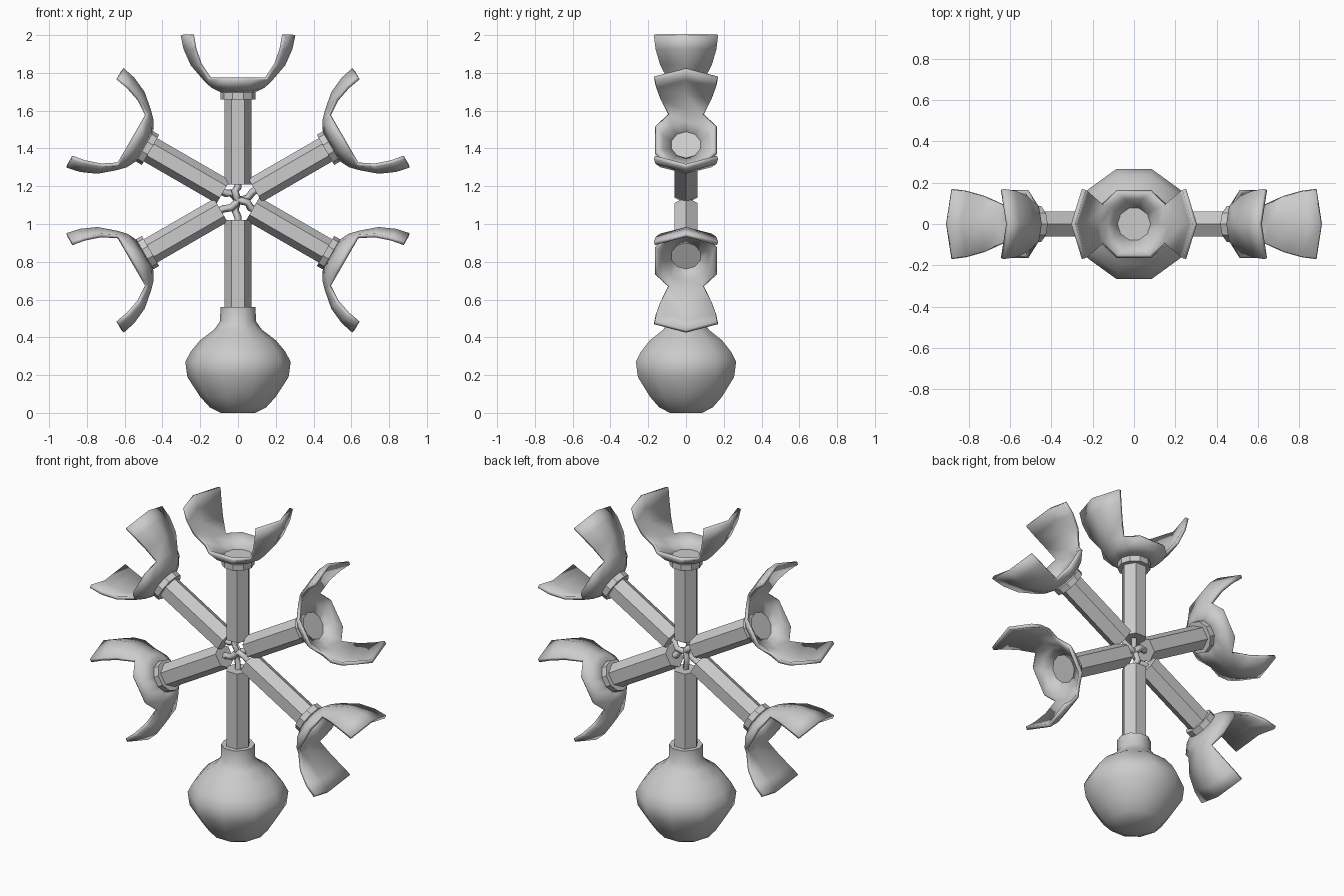
import bpy, bmesh
from math import sin, cos, radians, pi
from mathutils import Vector

if "Cube" in bpy.data.objects:
    bpy.data.objects.remove(bpy.data.objects["Cube"])

CENTRE = Vector((0, 0, 1.125))


def make_object(name, verts, faces, angle=0.0, smooth=None):
    """Mesh built along local +z, then swung around the hub in the xz plane."""
    me = bpy.data.meshes.new(name)
    me.from_pydata(verts, [], faces)
    ob = bpy.data.objects.new(name, me)
    bpy.context.collection.objects.link(ob)
    ob.location = CENTRE
    ob.rotation_euler = (0, angle, 0)
    if smooth:
        bpy.ops.object.select_all(action='DESELECT')
        ob.select_set(True)
        bpy.context.view_layer.objects.active = ob
        bpy.ops.object.shade_smooth_by_angle(angle=radians(smooth))
    return ob


def lathe(name, profile, sides, angle=0.0, smooth=None):
    """Closed solid of revolution from (radius, height) pairs, bottom to top."""
    verts = [(r * cos(2 * pi * i / sides), r * sin(2 * pi * i / sides), h)
             for r, h in profile for i in range(sides)]
    faces = [(j * sides + i, j * sides + (i + 1) % sides,
              (j + 1) * sides + (i + 1) % sides, (j + 1) * sides + i)
             for j in range(len(profile) - 1) for i in range(sides)]
    faces.append(tuple(reversed(range(sides))))
    faces.append(tuple(range((len(profile) - 1) * sides, len(profile) * sides)))
    return make_object(name, verts, faces, angle, smooth)


def broken_bulb(angle):
    """Ten-column bowl whose two opposite sides rise into curved shards."""
    def columns(a, b):
        return [0, a, b, 180 - b, 180 - a, 180, 180 + a, 180 + b, 360 - b, 360 - a]
    even, rim, tip = columns(36, 72), columns(31, 63), columns(34, 66)
    rows = [(.085, .568, even), (.142, .597, even), (.184, .638, rim),
            (.25, .715, columns(33, 65)), (.288, .80, tip), (.304, .874, tip)]
    verts = [(r * cos(radians(a)), r * sin(radians(a)), h)
             for r, h, cols in rows for a in cols]
    faces = []
    for j in range(len(rows) - 1):
        for i in (range(10) if j < 2 else (9, 0, 4, 5)):
            k = (i + 1) % 10
            faces.append((j * 10 + i, j * 10 + k, j * 10 + 10 + k, j * 10 + 10 + i))
    ob = make_object("broken_bulb", verts, faces, angle, 38)
    # drop the unused points above the low rim
    bm = bmesh.new()
    bm.from_mesh(ob.data)
    bmesh.ops.delete(bm, geom=[v for v in bm.verts if not v.link_faces], context='VERTS')
    bm.to_mesh(ob.data)
    bm.free()
    sol = ob.modifiers.new("thickness", 'SOLIDIFY')
    sol.thickness = .02
    sol.offset = -1
    # collar, its top forms the floor of the bowl
    lathe("collar", [(.092, .535), (.092, .57), (.082, .572), (.082, .588)], 10, angle)


def branch(angle, start, swirl):
    """Thin bent rod from an arm's inner end to the hub."""
    cu = bpy.data.curves.new("hub_branch", 'CURVE')
    cu.dimensions = '3D'
    cu.bevel_depth = .02
    cu.bevel_resolution = 0
    cu.use_fill_caps = True
    sp = cu.splines.new('POLY')
    pts = [(0, 0, start + .02), (0, 0, start - .015),
           (.016 * swirl, .015 * swirl, .05), (.008 * swirl, .01 * swirl, .02), (0, 0, -.01)]
    sp.points.add(len(pts) - 1)
    for p, co in zip(sp.points, pts):
        p.co = (*co, 1)
    ob = bpy.data.objects.new("hub_branch", cu)
    ob.location = CENTRE
    ob.rotation_euler = (0, angle, 0)
    bpy.context.collection.objects.link(ob)


# six hexagonal arms with bent rods at the hub
for n, start in enumerate((.085, .105, .09, .105, .105, .09)):
    a = n * pi / 3
    lathe("arm", [(.071, start), (.071, .575)], 6, a)
    branch(a, start, 1 if n % 2 else -1)
    if n != 3:
        broken_bulb(a)

# intact bulb on the lower arm, heights given from the floor
bulb = [(.093, .56), (.095, .485), (.127, .44), (.20, .385), (.25, .325), (.279, .27),
        (.268, .19), (.20, .085), (.15, .03), (.09, 0)]
lathe("bulb", [(r, CENTRE.z - z) for r, z in bulb], 10, pi, 38)
